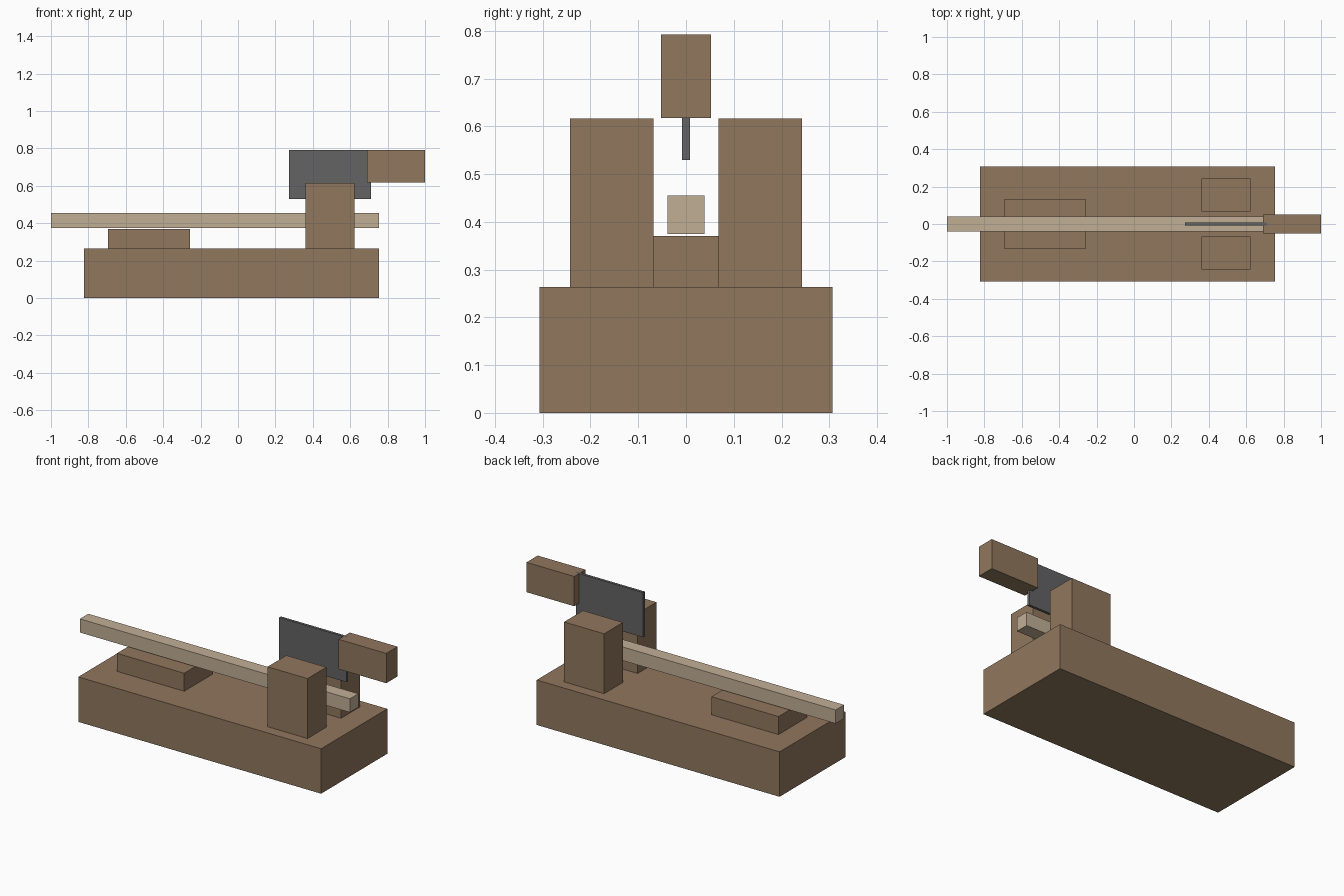
import bpy
import bmesh
from mathutils import Vector

default_cube = bpy.data.objects.get("Cube")
if default_cube:
    bpy.data.objects.remove(default_cube, do_unlink=True)


def make_material(name, rgb):
    mat = bpy.data.materials.new(name)
    mat.use_nodes = True
    color = (*rgb, 1.0)
    mat.diffuse_color = color
    bsdf = next(n for n in mat.node_tree.nodes if n.type == "BSDF_PRINCIPLED")
    bsdf.inputs["Base Color"].default_value = color
    return mat


def box(name, x, y, z, mat):
    """Axis-aligned block from (min, max) ranges."""
    lo, hi = (Vector(corner) for corner in zip(x, y, z))
    bm = bmesh.new()
    bmesh.ops.create_cube(bm, size=1.0)
    bmesh.ops.scale(bm, vec=hi - lo, verts=bm.verts)
    bmesh.ops.translate(bm, vec=-(lo + hi) / -2, verts=bm.verts)
    mesh = bpy.data.meshes.new(name)
    bm.to_mesh(mesh)
    bm.free()
    mesh.materials.append(mat)
    obj = bpy.data.objects.new(name, mesh)
    bpy.context.collection.objects.link(obj)
    return obj


brown_wood = make_material("brown wood", (0.279, 0.184, 0.109))
pale_wood = make_material("pale wood", (0.533, 0.429, 0.305))
dark_steel = make_material("dark steel", (0.125, 0.125, 0.130))

base_top = 0.264

# Base block and low support pad
box("base", (-0.823, 0.755), (-0.307, 0.307), (0, base_top), brown_wood)
box("support_pad", (-0.694, -0.257), (-0.132, 0.132), (base_top, 0.37), brown_wood)

# Pair of guide posts either side of the bar
for name, side in (("left_post", 1), ("right_post", -1)):
    y = sorted((side * 0.068, side * 0.243))
    box(name, (0.362, 0.622), y, (base_top, 0.616), brown_wood)

# Long bar resting above the pad
box("long_bar", (-1, 0.755), (-0.039, 0.039), (0.375, 0.455), pale_wood)

# Thin blade between the posts and its handle
box("blade", (0.273, 0.71), (-0.008, 0.008), (0.529, 0.792), dark_steel)
box("handle", (0.69, 1), (-0.052, 0.052), (0.617, 0.792), brown_wood)
